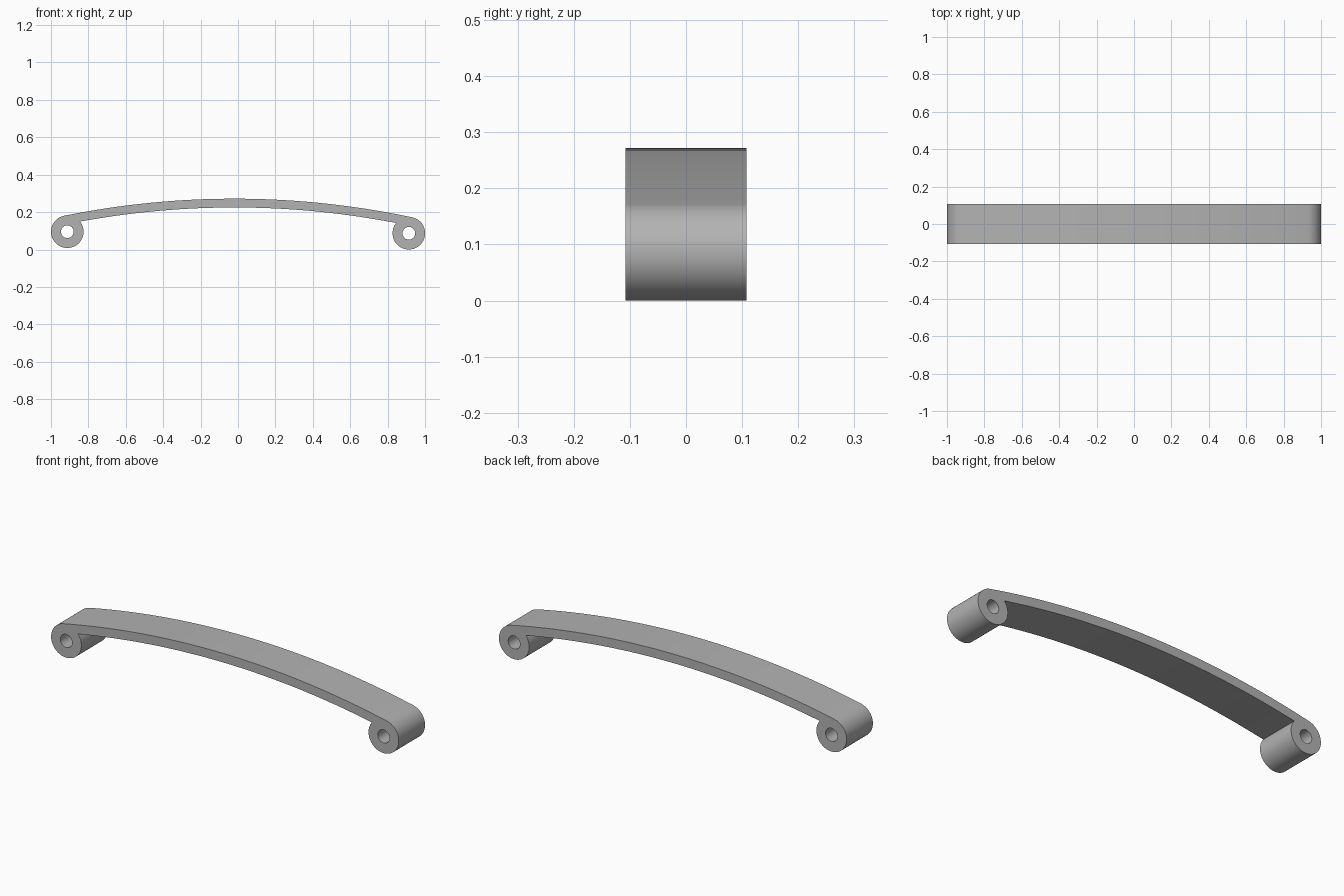
import bpy, bmesh
from math import sin, cos, asin, acos, pi, sqrt, radians
from mathutils import Matrix

cube = bpy.data.objects.get("Cube")
if cube:
    bpy.data.objects.remove(cube, do_unlink=True)

steel = bpy.data.materials.new("grey_steel")
steel.use_nodes = True
colour = (0.45, 0.45, 0.45, 1)
steel.diffuse_color = colour
steel.node_tree.nodes["Principled BSDF"].inputs["Base Color"].default_value = colour

ARCH_R, THICK, TOP = 4.58, 0.047, 0.273
EYE_R, HOLE_R, EYE_X, HALF_W = 0.087, 0.034, 0.913, 0.108
centre_z = TOP - ARCH_R
eye_dist = ARCH_R - EYE_R
eye_angle = asin(EYE_X / eye_dist)
eye_z = centre_z + eye_dist * cos(eye_angle)


def arc(cx, cz, r, start, end, steps):
    """Points on an arc, with angles measured clockwise from straight up."""
    angles = [start + (end - start) * i / steps for i in range(steps + 1)]
    return [(cx + r * sin(a), cz + r * cos(a)) for a in angles]


# Right half outline: top of leaf, round the eye, back along the underside
gap = EYE_R - THICK
bottom_angle = eye_angle - sqrt(EYE_R ** 2 - gap ** 2) / (ARCH_R - THICK)
wrap = 2 * pi - acos(gap / EYE_R)
half = arc(0, centre_z, ARCH_R, 0, eye_angle, 20)
half += arc(EYE_X, eye_z, EYE_R, eye_angle, eye_angle + wrap, 48)[1:]
half += arc(0, centre_z, ARCH_R - THICK, bottom_angle, 0, 20)[1:]
outline = half + [(-x, z) for x, z in half[-2:0:-1]]
hole = arc(EYE_X, eye_z, HOLE_R, 0, 2 * pi, 32)[:-1]
holes = [hole, [(-x, z) for x, z in hole]]

# Filled profile with bolt holes, extruded across the width
curve = bpy.data.curves.new("spring_profile", "CURVE")
curve.dimensions = "2D"
curve.fill_mode = "BOTH"
curve.extrude = HALF_W
for loop in [outline] + holes:
    spline = curve.splines.new("POLY")
    spline.points.add(len(loop) - 1)
    for point, (x, z) in zip(spline.points, loop):
        point.co = (x, z, 0, 1)
    spline.use_cyclic_u = True
helper = bpy.data.objects.new("spring_profile", curve)
bpy.context.collection.objects.link(helper)
bpy.context.view_layer.update()
mesh = bpy.data.meshes.new_from_object(
    helper.evaluated_get(bpy.context.evaluated_depsgraph_get()))
bpy.data.objects.remove(helper, do_unlink=True)

# Stand the leaf upright with its slight tilt, resting on the ground
bm = bmesh.new()
bm.from_mesh(mesh)
bmesh.ops.remove_doubles(bm, verts=bm.verts, dist=0.0001)
bm.transform(Matrix.Rotation(0.0045, 4, "Y") @ Matrix.Rotation(pi / 2, 4, "X"))
low = min(v.co.z for v in bm.verts)
bmesh.ops.translate(bm, verts=bm.verts, vec=(0, 0, -low))
bmesh.ops.recalc_face_normals(bm, faces=bm.faces)
bm.to_mesh(mesh)
bm.free()

mesh.materials.clear()
mesh.materials.append(steel)
spring = bpy.data.objects.new("leaf_spring", mesh)
bpy.context.collection.objects.link(spring)
bpy.context.view_layer.objects.active = spring
spring.select_set(True)
bpy.ops.object.shade_smooth_by_angle(angle=radians(30))
